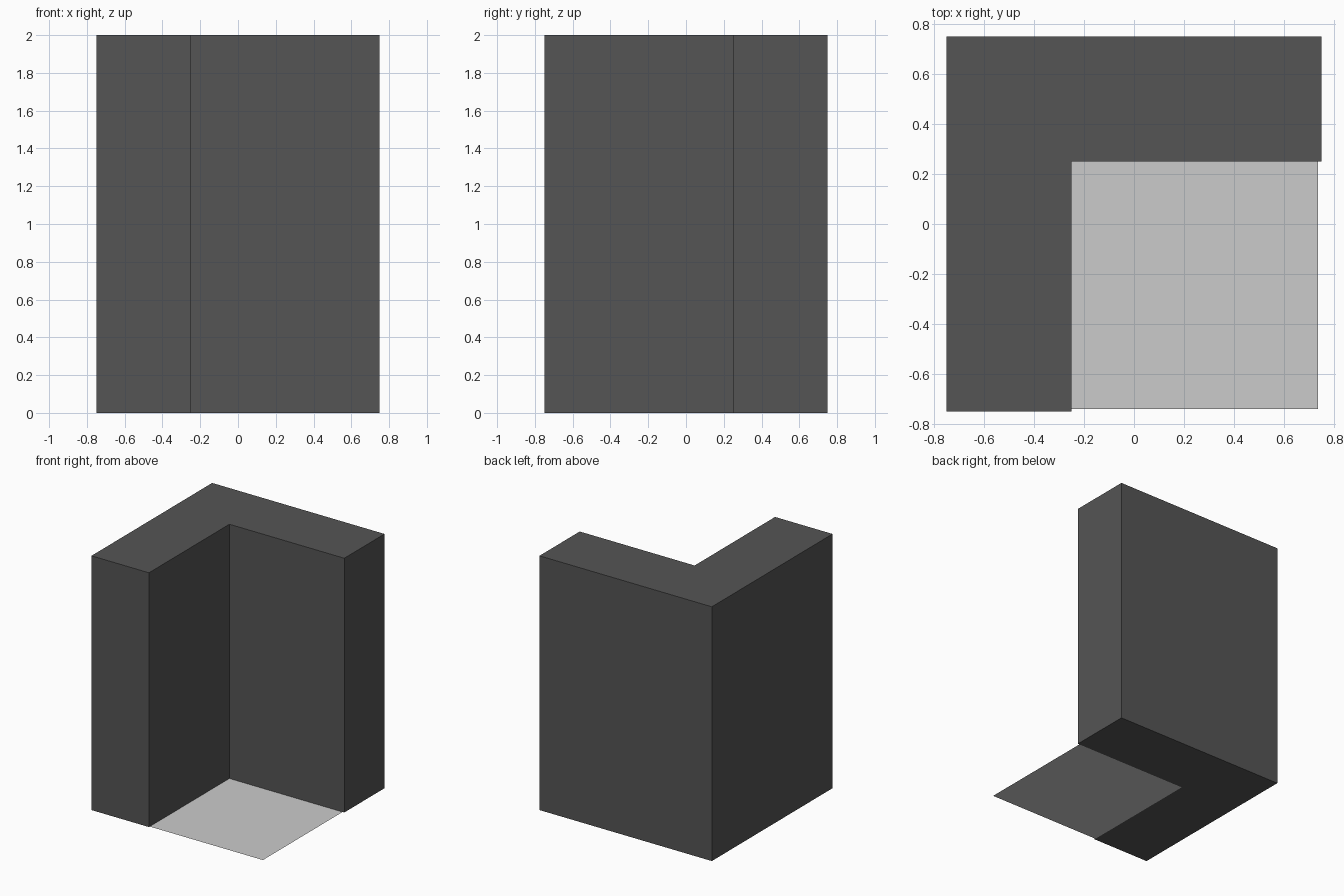
import bpy, bmesh

if "Cube" in bpy.data.objects:
    bpy.data.objects.remove(bpy.data.objects["Cube"])


def prism(name, outline, height, tone=None):
    """Flat outline at z = 0, extruded upwards when height is above zero."""
    bm = bmesh.new()
    face = bm.faces.new([bm.verts.new((x, y, 0)) for x, y in outline])
    if height:
        res = bmesh.ops.extrude_face_region(bm, geom=[face], use_keep_orig=True)
        top = [v for v in res["geom"] if isinstance(v, bmesh.types.BMVert)]
        bmesh.ops.translate(bm, verts=top, vec=(0, 0, height))
        bmesh.ops.recalc_face_normals(bm, faces=bm.faces)
    mesh = bpy.data.meshes.new(name)
    bm.to_mesh(mesh)
    bm.free()
    obj = bpy.data.objects.new(name, mesh)
    bpy.context.collection.objects.link(obj)
    if tone:
        mat = bpy.data.materials.new(name + "_grey")
        mat.diffuse_color = (tone, tone, tone, 1)
        mat.use_nodes = True
        mat.node_tree.nodes["Principled BSDF"].inputs["Base Color"].default_value = mat.diffuse_color
        mesh.materials.append(mat)
    return obj


OUT, IN, HEIGHT = 0.75, 0.25, 2.0

# L-shaped corner wall
prism("corner_wall",
      [(-OUT, -OUT), (-IN, -OUT), (-IN, IN), (OUT, IN), (OUT, OUT), (-OUT, OUT)],
      HEIGHT, 0.09)

# Thin floor sheet in the open corner
prism("floor_panel",
      [(-IN, -0.74), (0.735, -0.74), (0.735, IN), (-IN, IN)], 0)
